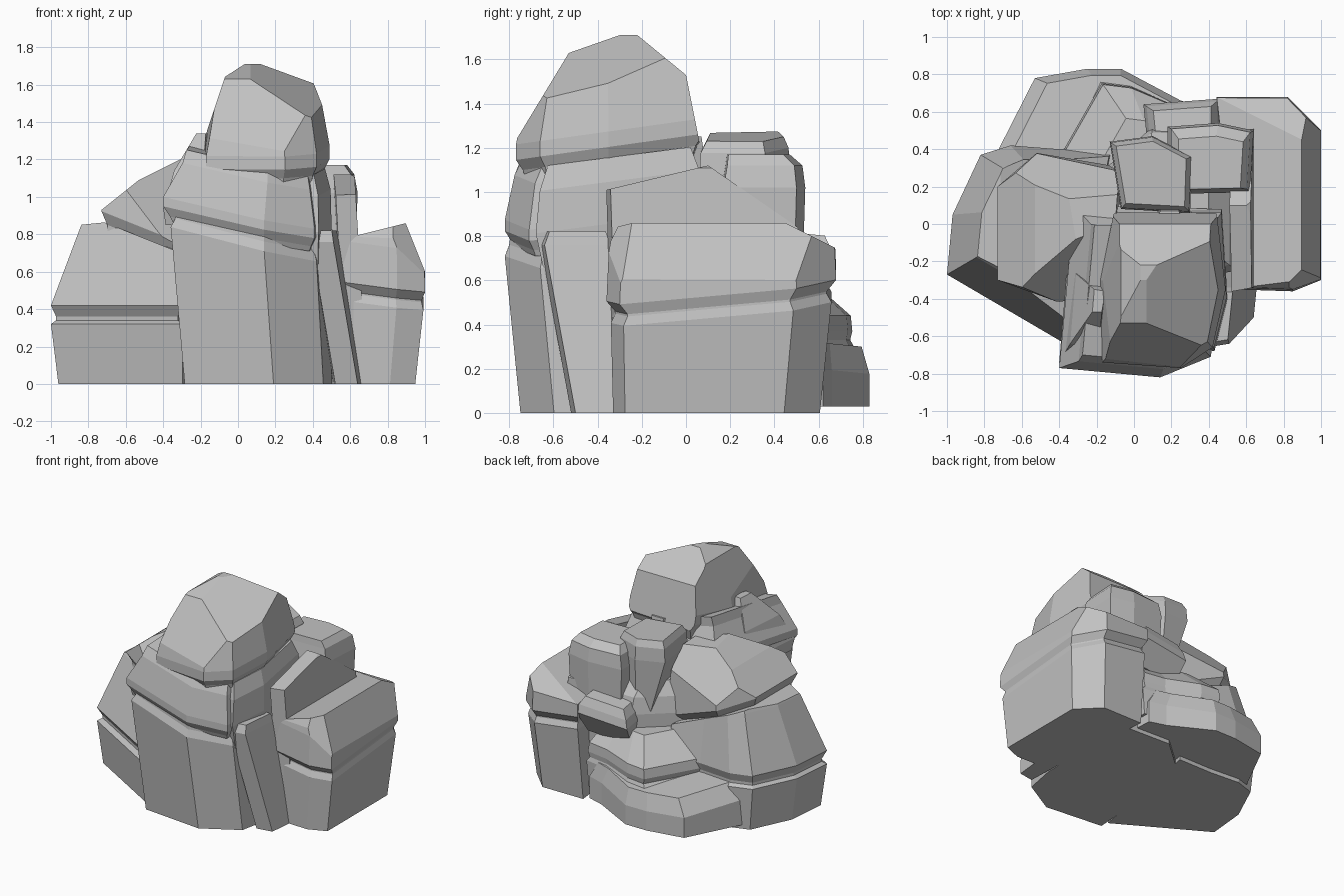
import bpy
import bmesh
from mathutils import Vector

default_cube = bpy.data.objects.get("Cube")
if default_cube:
    bpy.data.objects.remove(default_cube, do_unlink=True)

stone = bpy.data.materials.new("grey stone")
stone.use_nodes = True
stone.diffuse_color = (0.54, 0.54, 0.54, 1)
stone.node_tree.nodes["Principled BSDF"].inputs["Base Color"].default_value = stone.diffuse_color


def chip(bm, point, normal):
    """Break off everything beyond a plane and close the break."""
    geometry = bm.verts[:] + bm.edges[:] + bm.faces[:]
    bmesh.ops.bisect_plane(bm, geom=geometry, plane_co=Vector(point),
                           plane_no=Vector(normal).normalized(), clear_outer=True)
    open_edges = [edge for edge in bm.edges if edge.is_boundary]
    if open_edges:
        bmesh.ops.holes_fill(bm, edges=open_edges)


def rock(name, outline, levels, tilt=(0, 0), chips=()):
    """Stack scaled copies of an outline; each level is (height, scale, shift x, shift y)."""
    bm = bmesh.new()
    centre = sum((Vector(point) for point in outline), Vector((0, 0))) / len(outline)
    rings = []
    for height, scale, *shift in levels:
        offset = Vector(shift) if shift else Vector((0, 0))
        ring = []
        for point in outline:
            spot = (Vector(point) - centre) * scale + offset
            # The foot stays level; all strata above it share one tilt
            slope = spot.dot(Vector(tilt)) if height > 0.05 else 0
            ring.append(bm.verts.new((*(centre + spot), height + slope)))
        rings.append(ring)
    for low, high in zip(rings, rings[1:]):
        for i in range(len(low)):
            j = (i + 1) % len(low)
            bm.faces.new((low[i], low[j], high[j], high[i]))
    bm.faces.new(rings[0][::-1])
    bm.faces.new(rings[-1])
    for point, normal in chips:
        chip(bm, point, normal)
    bmesh.ops.recalc_face_normals(bm, faces=bm.faces[:])
    mesh = bpy.data.meshes.new(name)
    bm.to_mesh(mesh)
    bm.free()
    mesh.materials.append(stone)
    obj = bpy.data.objects.new(name, mesh)
    bpy.context.collection.objects.link(obj)
    return obj


# Hidden mass that joins the cluster
rock("core_rock",
     [(-.4, -.4), (.55, -.25), (.55, .5), (.1, .52), (-.15, .3), (-.4, .2)],
     [(0, .97), (.7, 1), (.82, .92), (.92, .7)])

# Central tower: tall base, leaning band and faceted summit
rock("tower_base",
     [(-.36, -.77), (.14, -.82), (.42, -.66), (.47, -.4), (.48, .1), (-.3, .1)],
     [(0, .95, .05, .05), (.75, 1), (.8, .95), (.9, .93)], tilt=(-.25, .1))
rock("tower_band",
     [(-.4, -.77), (.14, -.82), (.41, -.71), (.46, -.4), (.45, .08), (-.32, .1)],
     [(.8, .9), (.83, .93), (.88, 1), (.93, 1), (1.13, .84, .02, -.02), (1.2, .8, .02, 0)],
     tilt=(-.22, .13))
rock("tower_summit",
     [(-.17, -.74), (.25, -.77), (.42, -.66), (.49, -.35), (.44, .08), (-.1, .1), (-.18, -.3)],
     [(1.08, .87), (1.15, .92), (1.2, 1), (1.27, 1), (1.8, .7)], tilt=(0, .14),
     chips=[((.1, -.25, 1.71), (.52, -.35, 1)), ((.1, -.22, 1.71), (0, .82, 1)),
            ((.1, -.53, 1.63), (0, -1.65, 1)), ((.02, -.3, 1.7), (-.65, 0, 1)),
            ((.1, -.25, 1.71), (0, 0, 1)), ((.1, 0, 1.53), (0, 5, 1)),
            ((-.1, -.3, 1.55), (-3, 0, 1)), ((0, -.3, 1.71), (0, -.35, 1))])
rock("tower_left_shard",
     [(-.4, -.74), (-.2, -.75), (-.12, -.3), (-.36, -.26)],
     [(.85, .9), (.94, 1), (1.14, .78, .03, .05), (1.34, .25, .08, .1)])
rock("tower_right_shard",
     [(.31, -.66), (.43, -.68), (.5, -.4), (.47, .08), (.3, .08)],
     [(.6, .85), (.86, 1), (1.05, .95), (1.16, .85, -.02, 0)], tilt=(0, .13))
rock("tower_spine",
     [(.08, -.05), (.3, -.05), (.24, .1), (.14, .1)],
     [(.7, .4), (1.05, 1), (1.25, 1, 0, -.03)])

# Upright slabs between the tower and the right block
rock("front_slab",
     [(.39, -.66), (.51, -.64), (.54, -.34), (.38, -.34)],
     [(0, 1, .13, .14), (.76, 1), (.82, .85)])
rock("tall_slab",
     [(.51, -.38), (.62, -.36), (.62, .5), (.5, .5)],
     [(0, 1, .07, .05), (1.2, .97)],
     chips=[((.6, .1, 1.12), (0, .69, 1)), ((.6, .1, 1.12), (0, -.24, 1)),
            ((.6, .1, 1.12), (.5, 0, 1))])

# Right block with one deep horizontal crack
rock("right_block",
     [(.55, -.35), (.85, -.36), (1, -.3), (1, .5), (.82, .68), (.44, .68)],
     [(0, .9, -.03, -.02), (.46, .96), (.5, .92), (.51, .92), (.56, 1), (.78, .98), (1, .9)],
     tilt=(-.13, .09),
     chips=[((.9, 0, .86), (-.25, 0, 1)), ((.96, 0, .7), (2.5, 0, 1)),
            ((.92, -.33, .65), (1, -1.2, .6)), ((.7, .53, .82), (0, .5, 1)),
            ((.7, -.33, .8), (0, -1, .5))])

# Left boulder: cracked lower mass and a broken, leaning cap
rock("left_boulder",
     [(-1, -.27), (-.3, -.68), (-.1, .4), (-.4, .4), (-.66, .42), (-.82, .37), (-.97, .05)],
     [(0, .95, .02, 0), (.32, 1), (.34, .93), (.36, .93), (.42, 1), (.84, .75, .06, 0), (.9, .68, .06, 0)],
     chips=[((-.73, 0, .87), (.4, 0, 1)), ((-.75, 0, .86), (-.1, 0, 1))])
rock("left_boulder_cap",
     [(-.73, -.3), (-.4, -.42), (-.1, -.4), (-.05, .3), (-.52, .38), (-.73, .2)],
     [(.6, .88), (.74, .9), (.8, 1), (1.4, .9)], tilt=(-.4, 0),
     chips=[((-.73, 0, .93), (-.8, 0, 1)), ((-.35, 0, 1.18), (-.5, 0, 1)),
            ((-.3, 0, 1.19), (.1, .1, 1)), ((-.3, -.18, 1.05), (.5, -1, .7)),
            ((-.35, .24, 1.05), (0, 1, .8))])

# Wedges leaning on the back of the tower
rock("back_wedge",
     [(-.13, .44), (-.07, .08), (.3, .06), (.31, .36), (.1, .47)],
     [(.5, .25, .02, .1), (1.1, 1), (1.2, .97), (1.25, .85)], tilt=(-.12, 0))
rock("back_shoulder",
     [(.18, .52), (.18, .16), (.62, .17), (.64, .5), (.45, .54)],
     [(.5, .9), (1.02, 1), (1.12, .92), (1.17, .75, 0, -.03)])
rock("back_ledge",
     [(.05, .64), (.08, .35), (.46, .35), (.46, .67)],
     [(.5, .85, 0, -.08), (.68, 1), (.74, .92), (.8, .75)], tilt=(.1, -.1))

# Low stepped apron at the back
rock("back_apron",
     [(-.8, .25), (.4, .2), (.38, .62), (.25, .66), (-.07, .83), (-.25, .83), (-.53, .78)],
     [(.03, 1), (.2, 1), (.32, .85)], tilt=(0, -.1))
rock("back_step",
     [(-.5, .2), (.42, .2), (.42, .6), (.24, .63), (-.02, .74), (-.18, .76)],
     [(.1, .95), (.3, 1), (.33, .93), (.37, .97), (.44, .94), (.6, .6, .04, -.1)])
